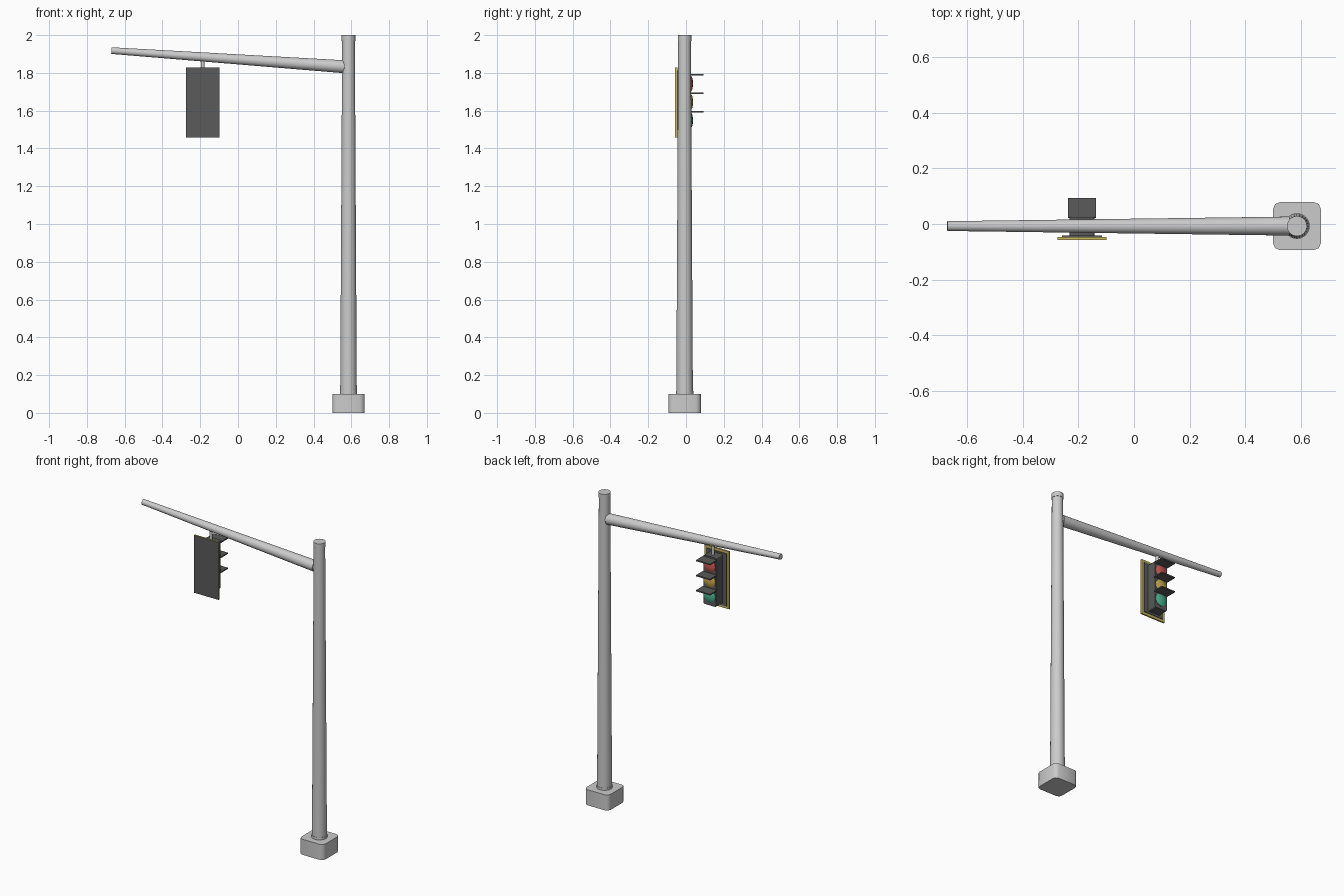
import bpy, bmesh, math
from mathutils import Vector

if "Cube" in bpy.data.objects:
    bpy.data.objects.remove(bpy.data.objects["Cube"])

PX, CY = 0.585, -0.0075      # pole axis
SX = -0.187                  # signal centre line


def material(name, rgb):
    m = bpy.data.materials.new(name)
    m.diffuse_color = (*rgb, 1)
    m.use_nodes = True
    m.node_tree.nodes["Principled BSDF"].inputs["Base Color"].default_value = m.diffuse_color
    return m


dark = material("dark_grey", (0.1, 0.105, 0.1))
yellow = material("yellow_trim", (0.6, 0.5, 0.12))


def finish(bm, name, mats=(), smooth=True):
    bmesh.ops.recalc_face_normals(bm, faces=bm.faces)
    me = bpy.data.meshes.new(name)
    bm.to_mesh(me)
    bm.free()
    ob = bpy.data.objects.new(name, me)
    bpy.context.collection.objects.link(ob)
    for m in mats:
        me.materials.append(m)
    if smooth:
        bpy.ops.object.select_all(action='DESELECT')
        ob.select_set(True)
        bpy.context.view_layer.objects.active = ob
        bpy.ops.object.shade_smooth_by_angle(angle=math.radians(50))
    return ob


def tube(name, a, b, profile, sides=24, mats=()):
    """Lathe (fraction along a-b, radius) pairs around the axis a-b."""
    a, b = Vector(a), Vector(b)
    q = (b - a).to_track_quat('Z', 'Y')
    bm = bmesh.new()
    rings = []
    for t, r in profile:
        c = a.lerp(b, t)
        rings.append([bm.verts.new(c + q @ Vector((r * math.cos(k), r * math.sin(k), 0)))
                      for k in (2 * math.pi * i / sides for i in range(sides))])
    for lo, hi in zip(rings, rings[1:]):
        for i in range(sides):
            j = (i + 1) % sides
            bm.faces.new((lo[i], lo[j], hi[j], hi[i]))
    bm.faces.new(rings[0])
    bm.faces.new(rings[-1])
    return finish(bm, name, mats)


def box(name, lo, hi, mats=(), bevel=0.0, axis=2):
    """Box between two corners; edges parallel to axis may be bevelled."""
    bm = bmesh.new()
    bmesh.ops.create_cube(bm, size=1)
    for v in bm.verts:
        v.co = [l + (c + 0.5) * (h - l) for l, h, c in zip(lo, hi, v.co)]
    if bevel:
        edges = [e for e in bm.edges
                 if abs(e.verts[0].co[axis] - e.verts[1].co[axis]) > 1e-5]
        bmesh.ops.bevel(bm, geom=edges, offset=bevel, segments=2,
                        profile=0.5, affect='EDGES')
    return finish(bm, name, mats, bool(bevel))


# Footing, pole and cap
B = 0.086
box("footing", (PX - B, CY - B, 0), (PX + B, CY + B, 0.1), bevel=0.025)
tube("pole", (PX, CY, 0.09), (PX, CY, 1.98), [(0, 0.044), (1, 0.0335)])
tube("pole_collar", (PX, CY, 0.095), (PX, CY, 0.115), [(0, 0.046), (1, 0.046)])
tube("pole_cap", (PX, CY, 1.97), (PX, CY, 2.0), [(0, 0.036), (1, 0.036)])

# Tapered mast arm with its socket
tube("mast_arm", (0.557, CY, 1.833), (-0.67, CY, 1.918), [(0, 0.034), (1, 0.0175)])
tube("arm_socket", (PX, CY, 1.831), (0.55, CY, 1.8335), [(0, 0.028), (1, 0.028)])

# Hanger between arm and housing
tube("hanger", (SX, CY, 1.79), (SX, CY, 1.885), [(0, 0.01), (1, 0.01)], 12)

# Backplate: dark front, yellow rim and back, dark inner panel
plate = box("backplate", (SX - 0.088, -0.057, 1.459), (SX + 0.088, -0.046, 1.829),
            (yellow, dark))
for p in plate.data.polygons:
    if p.normal.y < -0.9:
        p.material_index = 1
box("backplate_panel", (SX - 0.072, -0.047, 1.475), (SX + 0.072, -0.041, 1.813), (dark,))

# Signal housing
box("signal_housing", (SX - 0.045, -0.042, 1.488), (SX + 0.045, 0.025, 1.803),
    (dark,), bevel=0.008, axis=1)

# Domed lenses, each under a flat visor
for i, (name, rgb) in enumerate([("red", (0.6, 0.1, 0.09)), ("amber", (0.6, 0.4, 0.07)),
                                 ("green", (0.07, 0.45, 0.28))]):
    z = 1.743 - i * 0.097
    tube(name + "_lens", (SX, 0.02, z), (SX, 0.037, z),
         [(0, 0.041), (0.45, 0.041), (0.8, 0.03), (1, 0.012)], 20, (material(name, rgb),))
    box(name + "_visor", (SX - 0.05, 0.022, z + 0.042), (SX + 0.05, 0.093, z + 0.05), (dark,))
